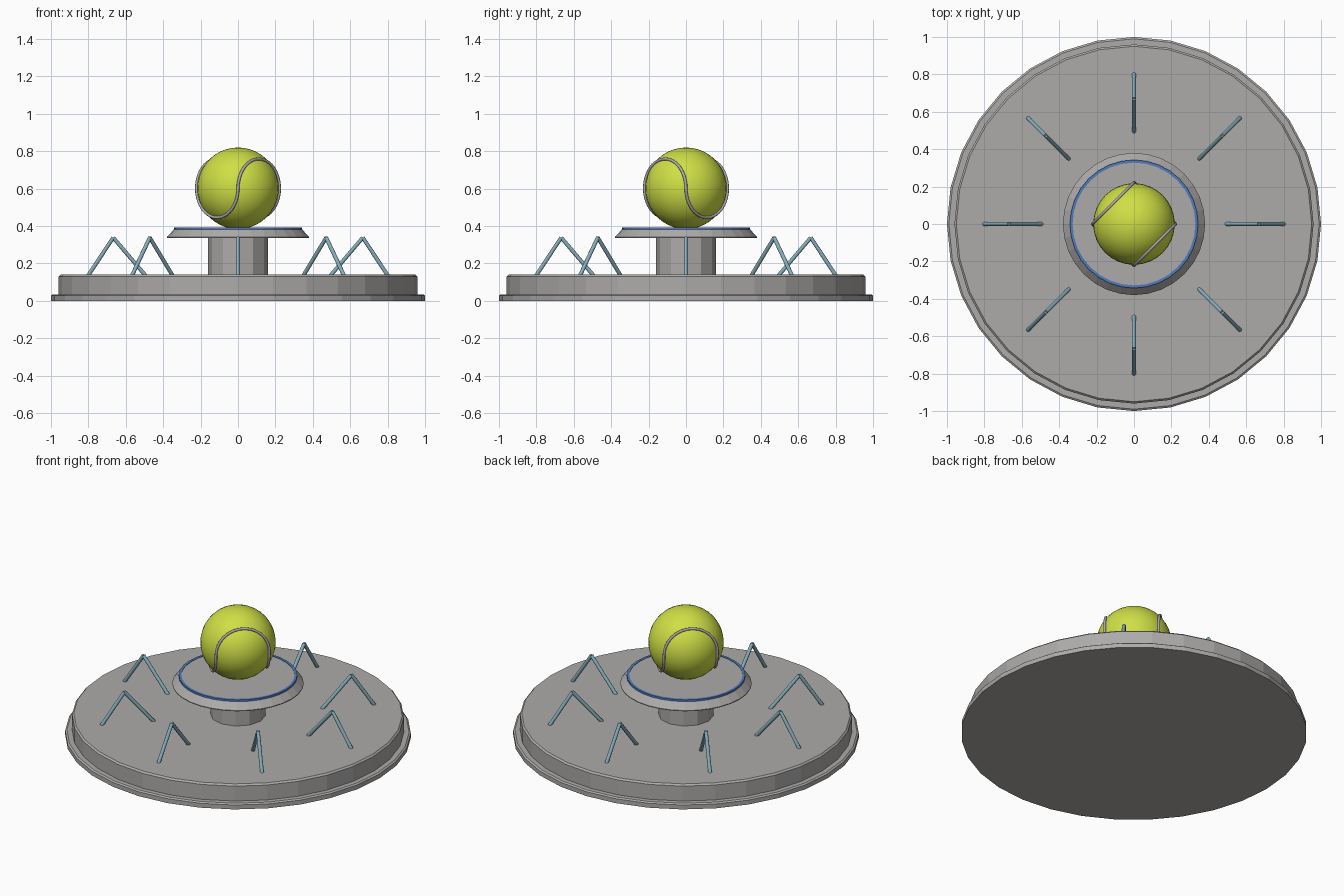
import bpy, bmesh
from math import sin, cos, pi, sqrt
from mathutils import Vector

cube = bpy.data.objects.get("Cube")
if cube:
    bpy.data.objects.remove(cube, do_unlink=True)


def material(name, r, g, b):
    mat = bpy.data.materials.new(name)
    mat.use_nodes = True
    mat.diffuse_color = (r, g, b, 1)
    mat.node_tree.nodes["Principled BSDF"].inputs["Base Color"].default_value = (r, g, b, 1)
    return mat


grey = material("stone grey", 0.42, 0.41, 0.40)
blue = material("rim blue", 0.08, 0.20, 0.52)
steel = material("pale blue steel", 0.24, 0.42, 0.50)
felt = material("felt yellow green", 0.62, 0.74, 0.06)
seam_grey = material("seam grey", 0.42, 0.40, 0.43)


def add_object(name, bm, mat, smooth=False):
    bmesh.ops.recalc_face_normals(bm, faces=bm.faces[:])
    mesh = bpy.data.meshes.new(name)
    bm.to_mesh(mesh)
    bm.free()
    mesh.materials.append(mat)
    for face in mesh.polygons:
        face.use_smooth = smooth
    obj = bpy.data.objects.new(name, mesh)
    bpy.context.collection.objects.link(obj)
    return obj


def turned(name, profile, sides, mat, closed=False):
    """Turn a (radius, height) profile about z; open profiles get end caps."""
    bm = bmesh.new()
    rings = []
    for r, z in profile:
        angles = [2 * pi * i / sides for i in range(sides)]
        rings.append([bm.verts.new((r * cos(a), r * sin(a), z)) for a in angles])
    pairs = list(zip(rings, rings[1:]))
    if closed:
        pairs.append((rings[-1], rings[0]))
    else:
        bm.faces.new(rings[0])
        bm.faces.new(rings[-1])
    for low, high in pairs:
        for i in range(sides):
            j = (i + 1) % sides
            bm.faces.new((low[i], low[j], high[j], high[i]))
    return add_object(name, bm, mat)


def tube(name, points, radius, mat, sides=10, cyclic=False):
    """Sweep a round section along a path, as a mesh."""
    curve = bpy.data.curves.new(name, "CURVE")
    curve.dimensions = "3D"
    curve.bevel_depth = radius
    curve.bevel_resolution = (sides - 4) // 2
    curve.use_fill_caps = True
    spline = curve.splines.new("POLY")
    spline.points.add(len(points) - 1)
    for point, co in zip(spline.points, points):
        point.co = (*co, 1)
    spline.use_cyclic_u = cyclic
    temp = bpy.data.objects.new(name, curve)
    bpy.context.collection.objects.link(temp)
    graph = bpy.context.evaluated_depsgraph_get()
    mesh = bpy.data.meshes.new_from_object(temp.evaluated_get(graph))
    bpy.data.objects.remove(temp, do_unlink=True)
    mesh.materials.clear()
    mesh.materials.append(mat)
    obj = bpy.data.objects.new(name, mesh)
    bpy.context.collection.objects.link(obj)
    bpy.ops.object.select_all(action="DESELECT")
    bpy.context.view_layer.objects.active = obj
    obj.select_set(True)
    bpy.ops.object.shade_smooth_by_angle(angle=pi / 4)
    return obj


# Stepped base, column and flared plate
turned("base", [(1, 0), (1, 0.028), (0.99, 0.035), (0.96, 0.035),
                (0.96, 0.13), (0.95, 0.14)], 32, grey)
turned("column", [(0.16, 0.13), (0.16, 0.345)], 12, grey)
turned("plate", [(0.38, 0.337), (0.38, 0.342), (0.34, 0.385), (0.33, 0.39)], 32, grey)

# Blue ring around the plate top
turned("plate_ring", [(0.328, 0.38), (0.343, 0.38), (0.343, 0.393), (0.328, 0.393)],
       32, blue, closed=True)

# Ball
BALL_R, BALL_Z = 0.218, 0.602
bm = bmesh.new()
bmesh.ops.create_uvsphere(bm, u_segments=32, v_segments=20, radius=BALL_R)
bmesh.ops.translate(bm, verts=bm.verts[:], vec=(0, 0, BALL_Z))
add_object("ball", bm, felt, smooth=True)

# Seam: four half circles, bending up and down in turn
path = []
SEAM_R, STEPS = 0.222, 20
half = SEAM_R / sqrt(2)
for quarter in range(4):
    a = -pi / 2 + quarter * pi / 2
    start = Vector((cos(a), sin(a), 0)) * SEAM_R
    end = Vector((-sin(a), cos(a), 0)) * SEAM_R
    middle, arm = (start + end) / 2, (start - end) / 2
    up = 1 if quarter % 2 == 0 else -1
    for i in range(STEPS):
        t = pi * i / STEPS
        path.append(middle + arm * cos(t) + Vector((0, 0, BALL_Z + up * half * sin(t))))
tube("ball_seam", path, 0.008, seam_grey, cyclic=True)

# Ring of bent steel spikes
for n in range(8):
    out = Vector((cos(n * pi / 4), sin(n * pi / 4), 0))
    foot_in, top, foot_out = (out * r + Vector((0, 0, z))
                              for r, z in ((0.49, 0.13), (0.667, 0.338), (0.805, 0.13)))
    tube(f"spike_inner_leg_{n + 1}", [foot_in, top], 0.011, steel)
    tube(f"spike_outer_leg_{n + 1}", [foot_out, top], 0.011, steel)
